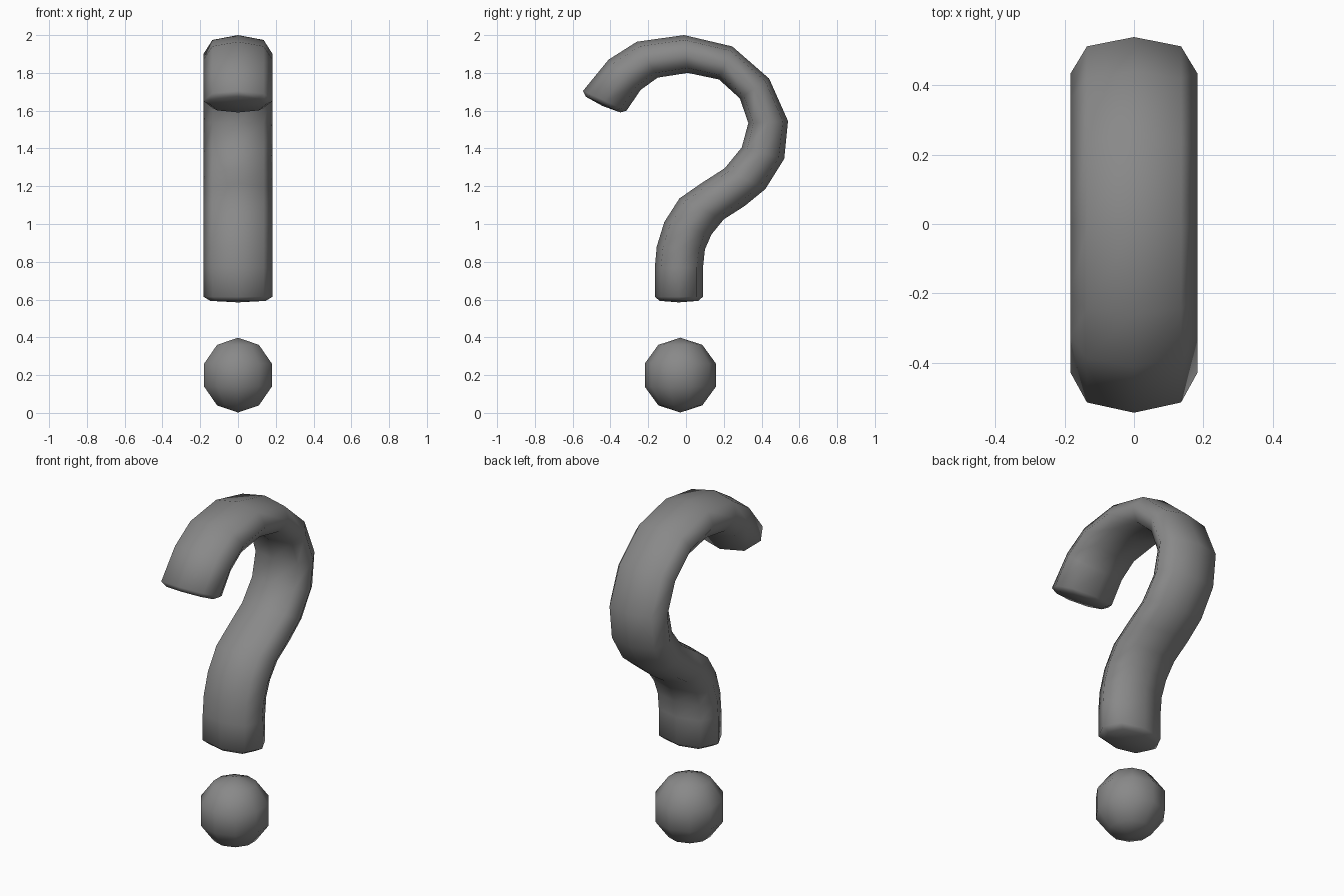
import bpy, bmesh
from math import sin, cos, pi
from mathutils import Vector

cube = bpy.data.objects.get("Cube")
if cube:
    bpy.data.objects.remove(cube)

grey = bpy.data.materials.new("mid grey")
grey.use_nodes = True
color = (0.25, 0.25, 0.25, 1)
grey.diffuse_color = color
grey.node_tree.nodes["Principled BSDF"].inputs["Base Color"].default_value = color


def finish(name, bm):
    bmesh.ops.recalc_face_normals(bm, faces=bm.faces)
    for f in bm.faces:
        f.smooth = True
    mesh = bpy.data.meshes.new(name)
    bm.to_mesh(mesh)
    bm.free()
    mesh.materials.append(grey)
    obj = bpy.data.objects.new(name, mesh)
    bpy.context.collection.objects.link(obj)
    return obj


# Curved stroke: (y, z) on the outer and inner edge of each ring, tip to foot
stations = [
    ((-0.545, 1.705), (-0.315, 1.60)), ((-0.41, 1.87), (-0.24, 1.71)),
    ((-0.26, 1.965), (-0.15, 1.775)), ((-0.01, 2.0), (0.01, 1.80)),
    ((0.245, 1.94), (0.175, 1.765)), ((0.44, 1.77), (0.285, 1.665)),
    ((0.54, 1.545), (0.33, 1.535)), ((0.52, 1.345), (0.295, 1.405)),
    ((0.42, 1.185), (0.205, 1.295)), ((0.31, 1.095), (0.08, 1.215)),
    ((0.2, 1.025), (-0.035, 1.135)), ((0.135, 0.945), (-0.115, 1.01)),
    ((0.10, 0.865), (-0.155, 0.88)), ((0.09, 0.77), (-0.165, 0.77)),
    ((0.09, 0.615), (-0.165, 0.615)),
]
SIDES = 8
HALF_WIDTH = 0.183


def add_ring(bm, centre, half, scale=1.0):
    ring = []
    for k in range(SIDES):
        a = 2 * pi * k / SIDES
        s = scale * (1.05 if k % 2 else 1)
        ring.append(bm.verts.new(centre + half * cos(a) * s
                                 + Vector((HALF_WIDTH * sin(a) * s, 0, 0))))
    return ring


def bridge(bm, a, b):
    for k in range(SIDES):
        n = (k + 1) % SIDES
        bm.faces.new((a[k], a[n], b[n], b[k]))


bm = bmesh.new()
frames = []
for outer, inner in stations:
    o, i = Vector((0, *outer)), Vector((0, *inner))
    frames.append(((o + i) / 2, (o - i) / 2))
rings = [add_ring(bm, c, h) for c, h in frames]
for a, b in zip(rings, rings[1:]):
    bridge(bm, a, b)

# Softly domed ends
for end, sign in ((0, 1), (-1, -1)):
    centre, half = frames[end]
    out = half.cross(Vector((1, 0, 0))).normalized() * -sign
    rim = add_ring(bm, centre + out * 0.022, half, 0.8)
    bridge(bm, rings[end], rim)
    tip = bm.verts.new(centre + out * 0.03)
    for k in range(SIDES):
        bm.faces.new((rim[k], rim[(k + 1) % SIDES], tip))
finish("curved_stroke", bm)

# Ball under the stroke
bm = bmesh.new()
bmesh.ops.create_uvsphere(bm, u_segments=10, v_segments=5, radius=0.198)
ball = finish("dot_ball", bm)
ball.location = (0, -0.03, 0.2)
